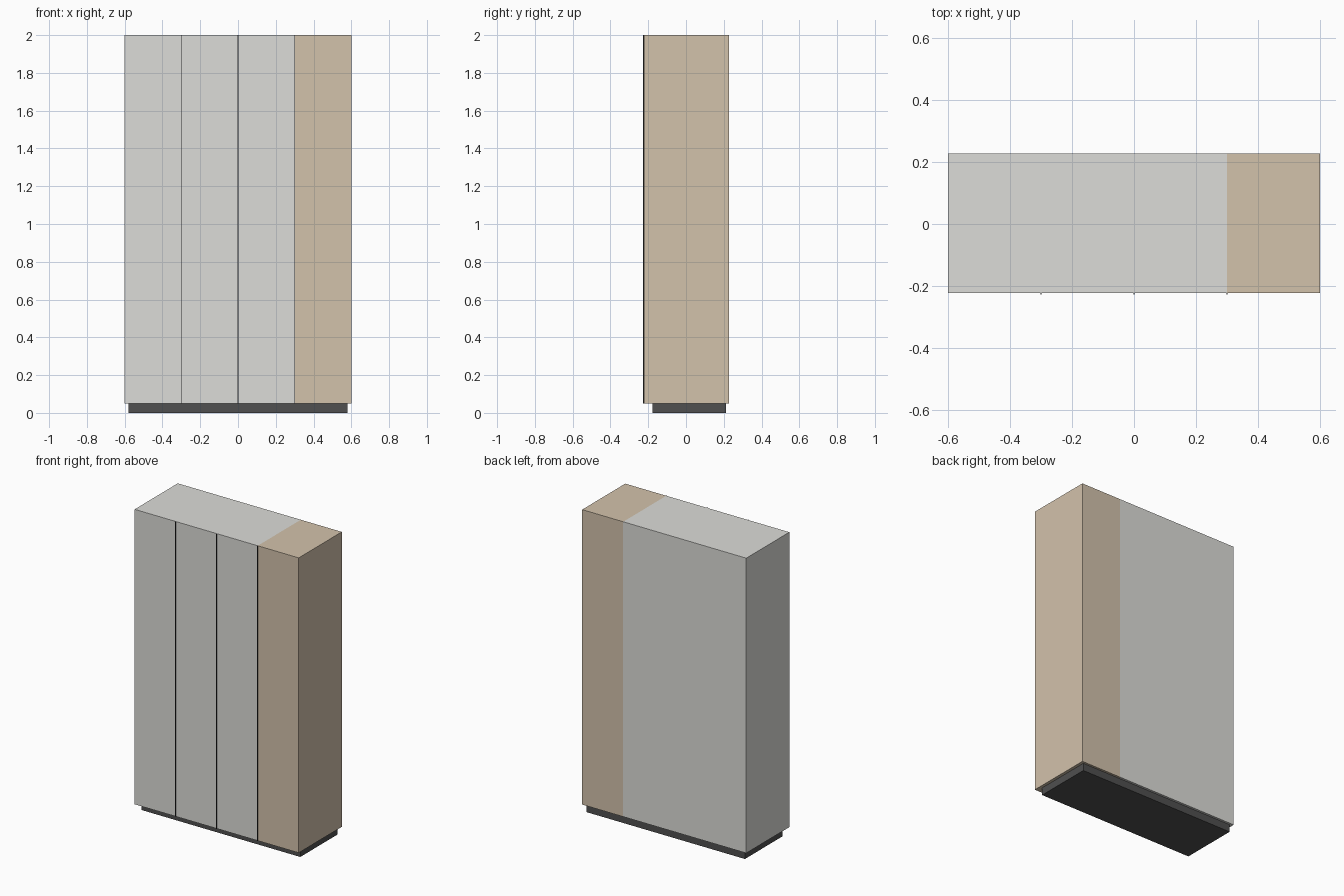
import bpy

if "Cube" in bpy.data.objects:
    bpy.data.objects.remove(bpy.data.objects["Cube"])


def material(name, rgb):
    m = bpy.data.materials.new(name)
    m.diffuse_color = (*rgb, 1)
    m.use_nodes = True
    m.node_tree.nodes["Principled BSDF"].inputs["Base Color"].default_value = m.diffuse_color
    return m


def box(name, x, y, z, mat):
    """Box spanning the given (min, max) ranges."""
    bpy.ops.mesh.primitive_cube_add(size=1, location=[sum(r) / 2 for r in (x, y, z)])
    ob = bpy.context.object
    ob.name = name
    ob.scale = [r[1] - r[0] for r in (x, y, z)]
    bpy.ops.object.transform_apply(location=False, rotation=False, scale=True)
    ob.data.materials.append(mat)
    return ob


white = material("pale_lacquer", (0.72, 0.72, 0.69))
wood = material("light_wood", (0.65, 0.54, 0.41))
dark = material("dark_base", (0.08, 0.08, 0.08))
black = material("gap_black", (0.02, 0.02, 0.02))

DEPTH = (-0.2225, 0.2275)
HEIGHT = (0.05, 2.0)

# Recessed plinth
box("plinth", (-0.58, 0.58), (-0.1775, 0.2125), (0, 0.05), dark)

# Wardrobe body: pale three-door section and wooden end column
box("pale_cabinet", (-0.6, 0.3), DEPTH, HEIGHT, white)
box("wood_column", (0.3, 0.6), DEPTH, HEIGHT, wood)

# Thin dark strips between the doors
for i, x in enumerate((-0.3, 0.0, 0.3)):
    box(f"door_gap_{i + 1}", (x - 0.002, x + 0.002), (-0.2275, -0.2225), HEIGHT, black)
